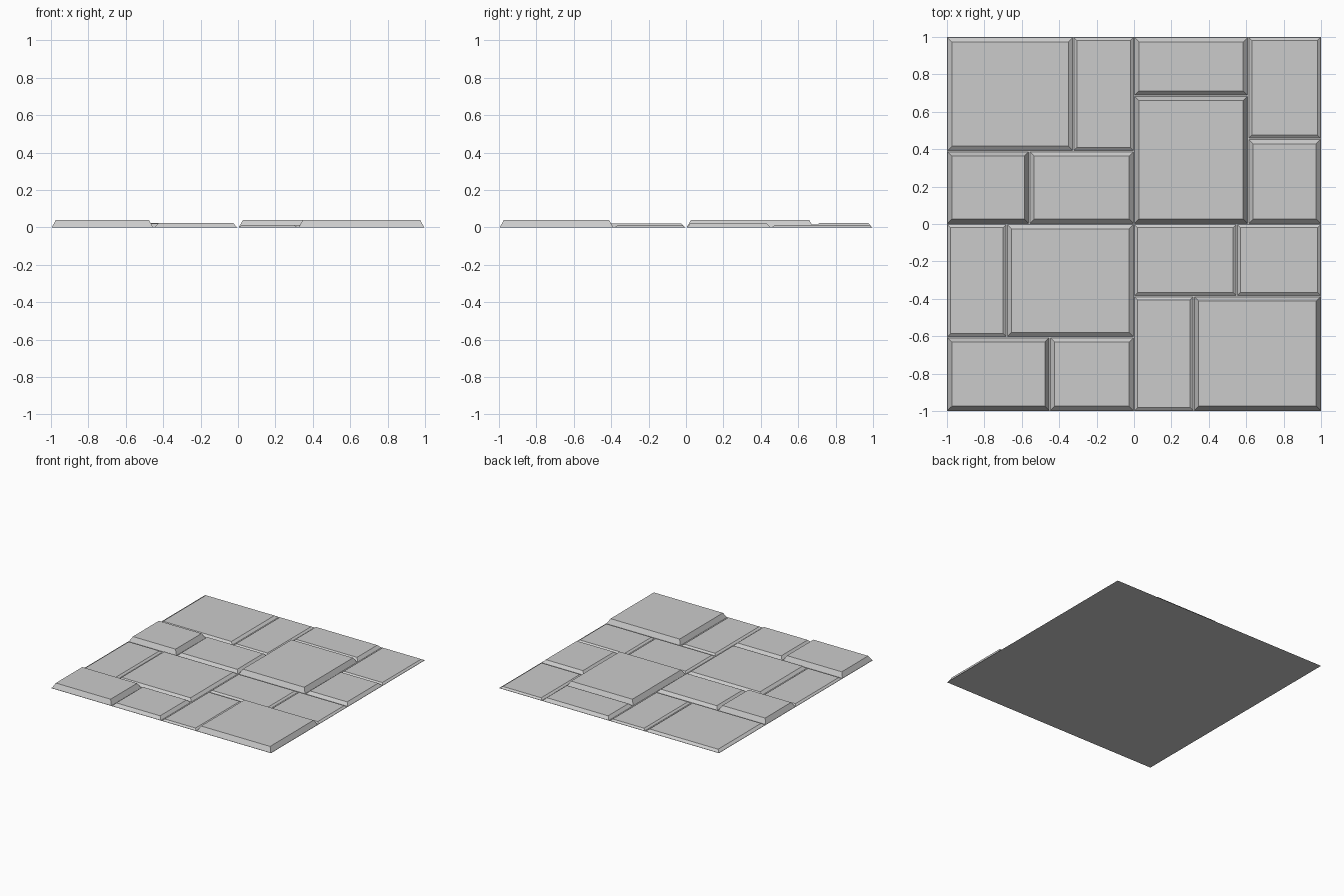
import bpy, bmesh

if "Cube" in bpy.data.objects:
    bpy.data.objects.remove(bpy.data.objects["Cube"])

GAP = 0.004            # half of the joint between stones
HIGH, MID, LOW = 0.039, 0.023, 0.012

# thin ground sheet showing through the joints
bpy.ops.mesh.primitive_plane_add(size=2, location=(0, 0, 0))
bpy.context.object.name = "mortar_base"


def paving_stone(name, x0, x1, y0, y1, height, inset):
    """Flat stone with sloping sides, open underneath where it meets the base."""
    bm = bmesh.new()

    def ring(off, z):
        return [bm.verts.new(p) for p in (
            (x0 + off, y0 + off, z), (x1 - off, y0 + off, z),
            (x1 - off, y1 - off, z), (x0 + off, y1 - off, z))]

    low, top = ring(GAP, 0), ring(GAP + inset, height)
    for i in range(4):
        j = (i + 1) % 4
        bm.faces.new((low[i], low[j], top[j], top[i]))
    bm.faces.new(top)
    mesh = bpy.data.meshes.new(name)
    bm.to_mesh(mesh)
    bm.free()
    obj = bpy.data.objects.new(name, mesh)
    bpy.context.collection.objects.link(obj)


# each quarter: two split lines make four stones (x0, x1, y0, y1, height)
stones = [
    # back left quarter
    (-1, -0.325, 0.39, 1, 0.016), (-0.325, 0, 0.39, 1, LOW),
    (-1, -0.56, 0, 0.39, HIGH), (-0.56, 0, 0, 0.39, MID),
    # back right quarter
    (0, 0.61, 0.685, 1, MID), (0.61, 1, 0.455, 1, LOW),
    (0, 0.61, 0, 0.685, HIGH), (0.61, 1, 0, 0.455, MID),
    # front left quarter
    (-1, -0.68, -0.605, 0, LOW), (-0.68, 0, -0.605, 0, 0.02),
    (-1, -0.45, -1, -0.605, HIGH), (-0.45, 0, -1, -0.605, MID),
    # front right quarter
    (0, 0.55, -0.385, 0, LOW), (0.55, 1, -0.385, 0, LOW),
    (0, 0.32, -1, -0.385, LOW), (0.32, 1, -1, -0.385, HIGH),
]
for n, (x0, x1, y0, y1, h) in enumerate(stones, 1):
    paving_stone(f"paving_stone_{n:02d}", x0, x1, y0, y1, h,
                 0.016 if h == LOW else 0.022)
